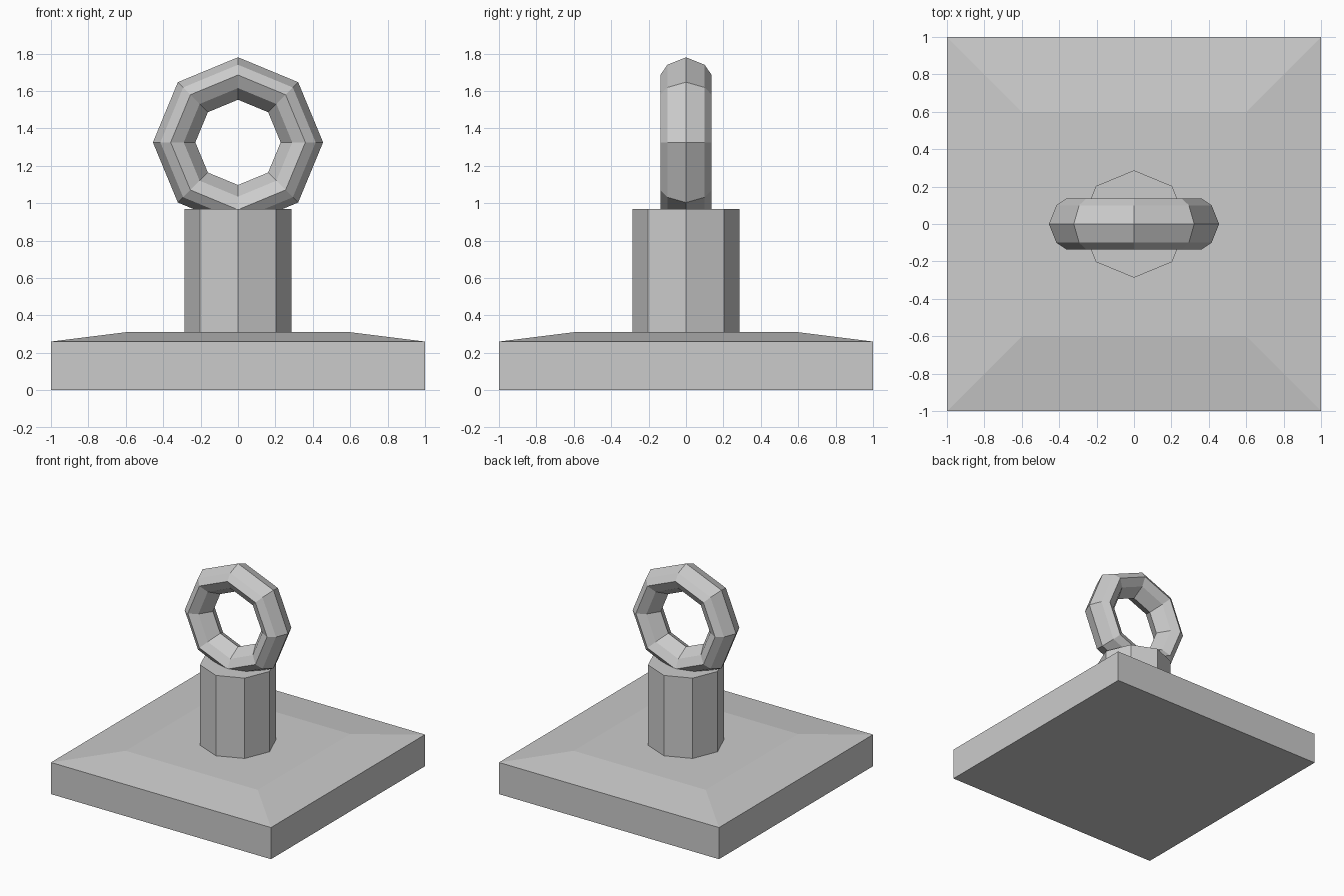
import bpy
from math import sin, cos, pi

if "Cube" in bpy.data.objects:
    bpy.data.objects.remove(bpy.data.objects["Cube"])


def lathe_mesh(name, verts, faces):
    mesh = bpy.data.meshes.new(name)
    mesh.from_pydata(verts, [], faces)
    mesh.update()
    obj = bpy.data.objects.new(name, mesh)
    bpy.context.collection.objects.link(obj)
    return obj


def stacked(name, sides, levels, start=0.0):
    """Closed solid made of polygon rings given as (corner radius, z)."""
    verts = [(r * cos(start + 2 * pi * i / sides), r * sin(start + 2 * pi * i / sides), z)
             for r, z in levels for i in range(sides)]
    faces = [tuple(reversed(range(sides)))]
    for k in range(len(levels) - 1):
        for i in range(sides):
            j = (i + 1) % sides
            a, b = k * sides, (k + 1) * sides
            faces.append((a + i, a + j, b + j, b + i))
    faces.append(tuple(range((len(levels) - 1) * sides, len(levels) * sides)))
    return lathe_mesh(name, verts, faces)


# Square base with a shallow bevelled top
D = 2 ** 0.5
stacked("base", 4, [(D, 0), (D, 0.26), (0.6 * D, 0.31)], pi / 4)

# Octagonal post
stacked("post", 8, [(0.287, 0.31), (0.287, 0.97)])

# Upright eight-sided ring: half section (radius, y) mirrored across y
half = [(0.455, 0), (0.415, 0.1), (0.36, 0.137), (0.29, 0.1), (0.228, 0)]
section = half + [(r, -y) for r, y in reversed(half[1:-1])]
SEG, N, CZ = 8, len(section), 1.325
ring_verts = [(r * cos(2 * pi * s / SEG), y, CZ + r * sin(2 * pi * s / SEG))
              for s in range(SEG) for r, y in section]
ring_faces = [(s * N + i, ((s + 1) % SEG) * N + i,
               ((s + 1) % SEG) * N + (i + 1) % N, s * N + (i + 1) % N)
              for s in range(SEG) for i in range(N)]
ring = lathe_mesh("ring", ring_verts, ring_faces)

# Make the ring normals face outward
import bmesh
bm = bmesh.new()
bm.from_mesh(ring.data)
bmesh.ops.recalc_face_normals(bm, faces=bm.faces)
bm.to_mesh(ring.data)
bm.free()
